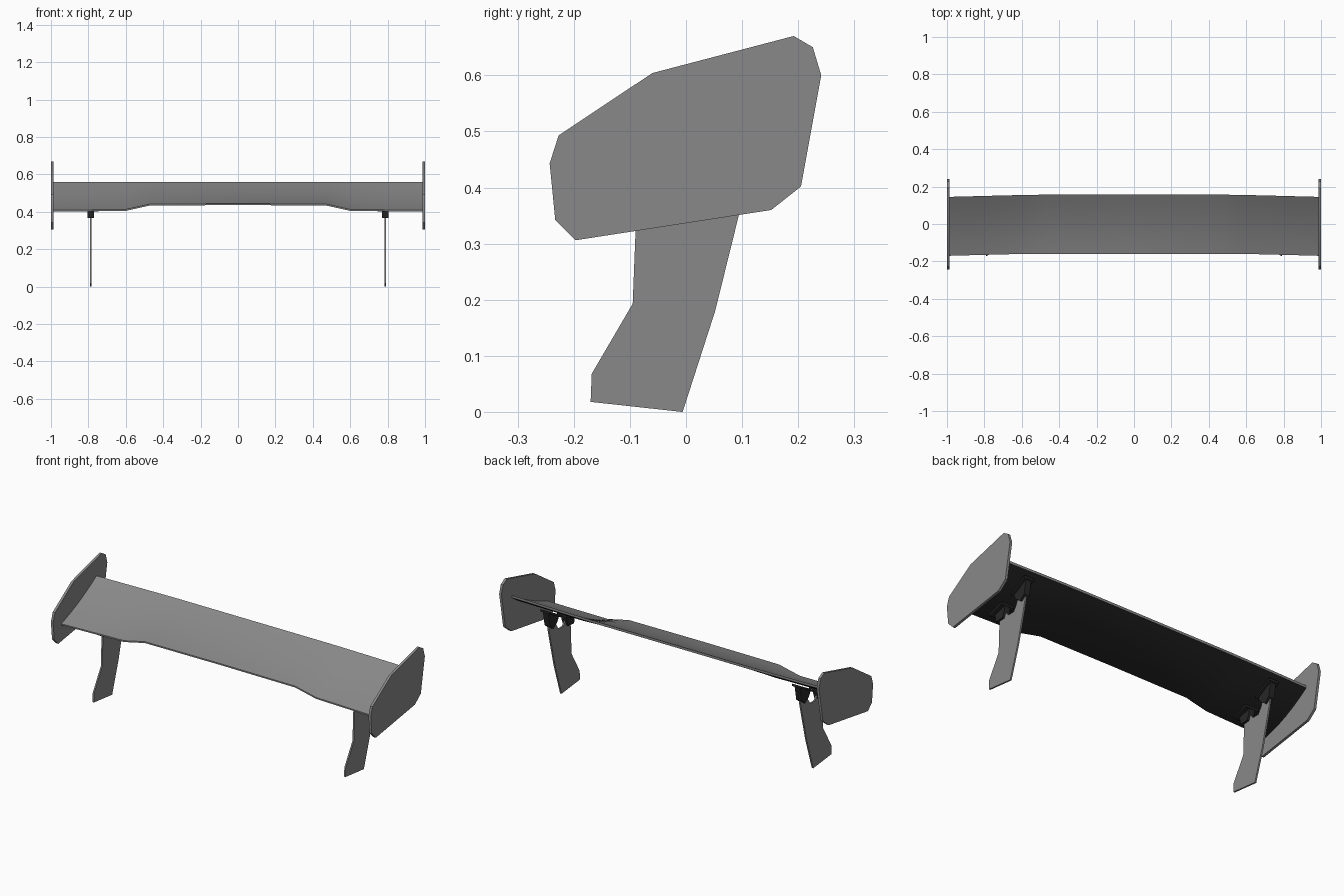
import bpy, bmesh
from mathutils import Vector

cube = bpy.data.objects.get("Cube")
if cube:
    bpy.data.objects.remove(cube, do_unlink=True)


def material(name, value):
    mat = bpy.data.materials.new(name)
    mat.use_nodes = True
    color = (value, value, value, 1)
    mat.diffuse_color = color
    mat.node_tree.nodes["Principled BSDF"].inputs["Base Color"].default_value = color
    return mat


GREY = material("mid grey", 0.25)
BLACK = material("soft black", 0.02)


def finish(name, bm, mats, angle=0.5):
    bmesh.ops.recalc_face_normals(bm, faces=bm.faces)
    mesh = bpy.data.meshes.new(name)
    bm.to_mesh(mesh)
    bm.free()
    for mat in mats:
        mesh.materials.append(mat)
    obj = bpy.data.objects.new(name, mesh)
    bpy.context.collection.objects.link(obj)
    bpy.ops.object.select_all(action='DESELECT')
    obj.select_set(True)
    bpy.context.view_layer.objects.active = obj
    bpy.ops.object.shade_smooth_by_angle(angle=angle)
    return obj


def plate(name, profile, x, width, mat):
    """Extrude a side profile (y, z) across a width centred on x."""
    bm = bmesh.new()
    face = bm.faces.new([bm.verts.new((x - width / 2, y, z)) for y, z in profile])
    moved = bmesh.ops.extrude_face_region(bm, geom=[face])["geom"]
    verts = [v for v in moved if isinstance(v, bmesh.types.BMVert)]
    bmesh.ops.translate(bm, verts=verts, vec=Vector((width, 0, 0)))
    return finish(name, bm, [mat])


# Wing blade: thin curved section, with a deeper leading edge near both ends
def section(x, front_y, rear_y, front_z, steps=8):
    top, bottom = [], []
    for i in range(steps + 1):
        t = i / steps
        bow = 4 * t * (1 - t)
        y = front_y + (rear_y - front_y) * t
        z = front_z + (0.56 - front_z) * t - 0.012 * bow
        thick = 0.008 + 0.006 * t + 0.008 * bow
        top.append((x, y, z))
        bottom.append((x, y, z - thick))
    return top + bottom[::-1]


half = [(0.47, -0.16, 0.157, 0.442), (0.6, -0.16, 0.155, 0.413),
        (0.8, -0.165, 0.15, 0.411), (0.988, -0.17, 0.145, 0.409)]
stations = [(-x, *rest) for x, *rest in reversed(half)] + [(0, -0.16, 0.157, 0.444)] + half
bm = bmesh.new()
rings = [[bm.verts.new(p) for p in section(*s)] for s in stations]
for a, b in zip(rings, rings[1:]):
    for i in range(len(a)):
        j = (i + 1) % len(a)
        bm.faces.new((a[i], a[j], b[j], b[i]))
bm.faces.new(rings[0])
bm.faces.new(rings[-1])
bmesh.ops.recalc_face_normals(bm, faces=bm.faces)
for f in bm.faces:
    f.material_index = 1 if f.normal.z < -0.5 else 0
finish("wing_blade", bm, [GREY, BLACK])

# Side profiles
end_plate = [(-0.243, 0.443), (-0.227, 0.493), (-0.06, 0.604), (0.192, 0.67),
             (0.226, 0.65), (0.241, 0.6), (0.205, 0.402), (0.152, 0.36),
             (-0.197, 0.306), (-0.233, 0.342)]
strut = [(-0.17, 0.018), (-0.006, 0), (0.052, 0.18), (0.094, 0.35), (0.108, 0.41),
         (0.11, 0.47), (0.06, 0.46), (0.042, 0.41), (0.02, 0.375), (-0.022, 0.375),
         (-0.045, 0.405), (-0.085, 0.405), (-0.09, 0.32), (-0.095, 0.193), (-0.168, 0.068)]
front_clamp = [(-0.1, 0.366), (-0.05, 0.37), (-0.038, 0.4), (-0.03, 0.44), (-0.11, 0.415)]
rear_clamp = [(0.05, 0.43), (0.085, 0.405), (0.115, 0.43), (0.13, 0.51), (0.03, 0.465)]
front_flange = [(-0.125, 0.403), (-0.03, 0.43), (-0.03, 0.442), (-0.125, 0.413)]
rear_flange = [(0.03, 0.452), (0.135, 0.51), (0.135, 0.524), (0.03, 0.464)]

# End plates, struts and mounting clamps on both sides
for side, s in (("left", 1), ("right", -1)):
    plate(side + "_end_plate", end_plate, s * 0.993, 0.014, GREY)
    plate(side + "_strut", strut, s * 0.787, 0.009, GREY)
    plate(side + "_front_clamp", front_clamp, s * 0.787, 0.034, BLACK)
    plate(side + "_rear_clamp", rear_clamp, s * 0.787, 0.034, BLACK)
    plate(side + "_front_flange", front_flange, s * 0.787, 0.08, BLACK)
    plate(side + "_rear_flange", rear_flange, s * 0.787, 0.06, BLACK)
